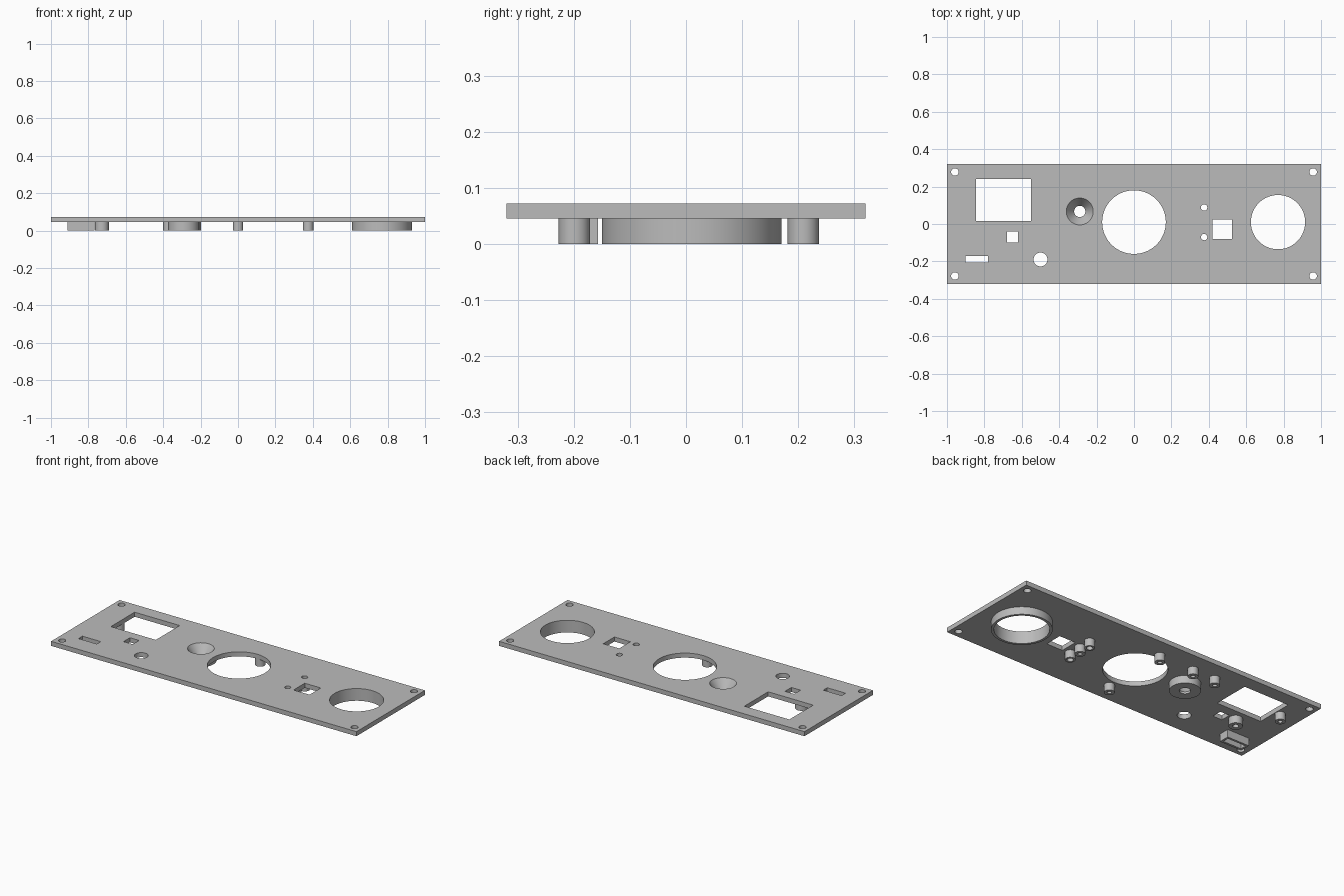
import bpy, bmesh, math

cube = bpy.data.objects.get("Cube")
if cube:
    bpy.data.objects.remove(cube, do_unlink=True)

TOP, UNDER = 0.072, 0.045

grey = bpy.data.materials.new("panel grey")
grey.use_nodes = True
colour = (0.5, 0.5, 0.5, 1)
grey.diffuse_color = colour
grey.node_tree.nodes["Principled BSDF"].inputs["Base Color"].default_value = colour


def make(name, bm):
    bmesh.ops.recalc_face_normals(bm, faces=bm.faces)
    mesh = bpy.data.meshes.new(name)
    bm.to_mesh(mesh)
    bm.free()
    mesh.materials.append(grey)
    ob = bpy.data.objects.new(name, mesh)
    bpy.context.collection.objects.link(ob)
    return ob


def smooth(ob):
    bpy.ops.object.select_all(action='DESELECT')
    ob.select_set(True)
    bpy.context.view_layer.objects.active = ob
    bpy.ops.object.shade_smooth_by_angle(angle=math.radians(30))


def add_box(bm, x0, x1, y0, y1, z0, z1):
    verts = bmesh.ops.create_cube(bm, size=1)["verts"]
    for v in verts:
        v.co = (x0 if v.co.x < 0 else x1, y0 if v.co.y < 0 else y1,
                z0 if v.co.z < 0 else z1)


def add_cylinder(bm, x, y, r, z0, z1, sides):
    made = bmesh.ops.create_cone(bm, cap_ends=True, segments=sides,
                                 radius1=r, radius2=r, depth=z1 - z0)
    bmesh.ops.translate(bm, verts=made["verts"], vec=(x, y, (z0 + z1) / 2))


def cut(target, cutter):
    cutter.hide_render = True
    mod = target.modifiers.new("cut", 'BOOLEAN')
    mod.operation, mod.solver, mod.object = 'DIFFERENCE', 'EXACT', cutter
    bpy.context.view_layer.objects.active = target
    bpy.ops.object.modifier_apply(modifier=mod.name)
    bpy.data.objects.remove(cutter, do_unlink=True)


def lathe(name, x, y, profile, sides=48, closed=True):
    """Turn a (radius, height) profile around a vertical axis."""
    bm = bmesh.new()
    rings = []
    for i in range(sides):
        a = 2 * math.pi * i / sides
        rings.append([bm.verts.new((x + r * math.cos(a), y + r * math.sin(a), z))
                      for r, z in profile])
    count = len(profile)
    for i in range(sides):
        a, b = rings[i], rings[(i + 1) % sides]
        for j in range(count if closed else count - 1):
            k = (j + 1) % count
            bm.faces.new((a[j], b[j], b[k], a[k]))
    ob = make(name, bm)
    smooth(ob)
    return ob


def tube(name, x, y, outer, inner, sides=48):
    profile = [(inner, UNDER), (inner, 0), (outer, 0), (outer, UNDER)]
    return lathe(name, x, y, profile, sides, closed=False)


# Flat panel
bm = bmesh.new()
add_box(bm, -1, 1, -0.32, 0.32, UNDER, TOP)
panel = make("panel", bm)

# Openings through the panel
bm = bmesh.new()
for x0, x1, y0, y1 in [(-0.845, -0.55, 0.017, 0.24),    # display window
                       (-0.68, -0.62, -0.10, -0.04),    # small square
                       (-0.9, -0.78, -0.207, -0.17),    # slot
                       (0.42, 0.525, -0.08, 0.025)]:    # switch square
    add_box(bm, x0, x1, y0, y1, 0, 0.1)
for x, y, r, sides in [(0, 0.01, 0.17, 96), (0.77, 0.01, 0.145, 96),
                       (-0.29, 0.067, 0.072, 48), (-0.5, -0.19, 0.037, 48),
                       (0.375, 0.088, 0.017, 32), (0.375, -0.07, 0.017, 32)]:
    add_cylinder(bm, x, y, r, 0, 0.1, sides)
for sx in (-1, 1):
    for sy in (-1, 1):
        add_cylinder(bm, sx * 0.958, sy * 0.278, 0.02, 0, 0.1, 32)
cut(panel, make("openings_cutter", bm))
smooth(panel)

# Large collar under the right-hand opening
tube("round_collar", 0.77, 0.01, 0.16, 0.145, 96)

# Countersunk dish with its hub
lathe("countersunk_hub", -0.29, 0.067,
      [(0.072, TOP), (0.03, 0.012), (0.03, 0), (0.083, 0),
       (0.083, UNDER), (0.072, UNDER)])

# Screw posts under the panel
posts = [(0, 0.209), (0, -0.199), (-0.225, 0.209), (-0.372, 0.209),
         (-0.875, 0.14), (0.375, 0.01)]
for i, (x, y) in enumerate(posts):
    tube(f"screw_post_{i + 1}", x, y, 0.028, 0.012, 32)
tube("wide_post", -0.728, -0.045, 0.037, 0.016, 32)
for i, y in enumerate((0.088, -0.07)):
    tube(f"through_post_{i + 1}", 0.375, y, 0.028, 0.017, 32)

# Rectangular sleeve below the slot
bm = bmesh.new()
add_box(bm, -0.912, -0.768, -0.22, -0.157, 0, UNDER)
sleeve = make("slot_sleeve", bm)
bm = bmesh.new()
add_box(bm, -0.9, -0.78, -0.207, -0.17, -0.1, 0.1)
cut(sleeve, make("sleeve_cutter", bm))
